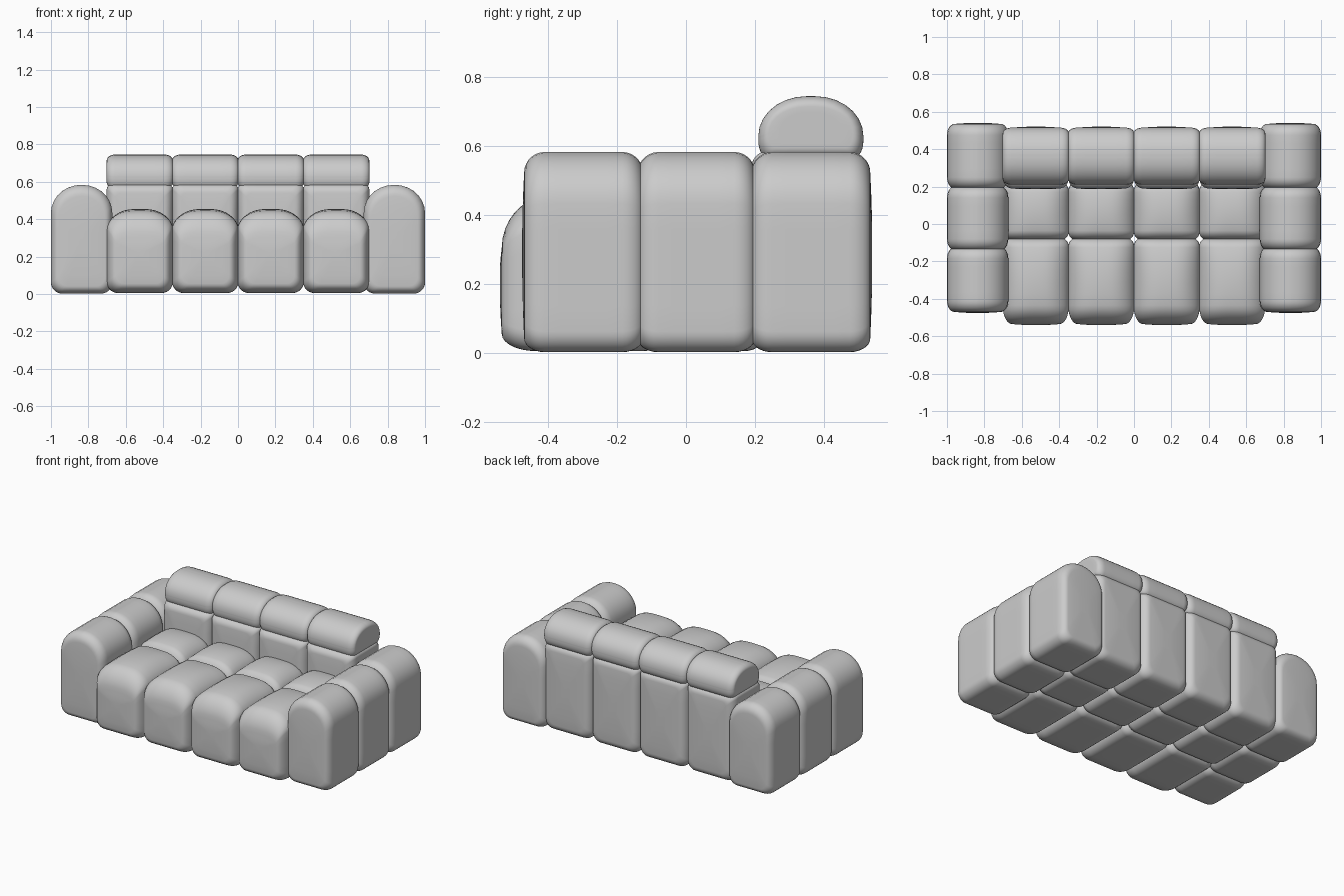
import bpy
import bmesh
from math import sin, cos, pi

if "Cube" in bpy.data.objects:
    bpy.data.objects.remove(bpy.data.objects["Cube"])

fabric = bpy.data.materials.new("light grey fabric")
fabric.use_nodes = True
GREY = (0.6, 0.6, 0.6, 1)
fabric.diffuse_color = GREY
fabric.node_tree.nodes["Principled BSDF"].inputs["Base Color"].default_value = GREY

ARC = 7      # segments per rounded corner
FLAT = 5     # segments per straight run


def outline(half, z0, z1, top, bottom):
    """Rounded section in (u, z); top and bottom are (width, height) corner radii."""
    corners = [(1, z1, top, 0), (-1, z1, top, 1), (-1, z0, bottom, 2), (1, z0, bottom, 3)]
    pts = []
    for side, z, (ru, rz), quarter in corners:
        cu = side * (half - ru)
        cz = z - rz if z == z1 else z + rz
        arc = [(cu + ru * cos(a), cz + rz * sin(a))
               for a in [(quarter + i / ARC) * pi / 2 for i in range(ARC + 1)]]
        if pts:
            pts += run(pts[-1], arc[0])
        pts += arc
    return pts + run(pts[-1], pts[0])


def run(a, b):
    """Points strictly between a and b."""
    return [(a[0] + (b[0] - a[0]) * i / FLAT, a[1] + (b[1] - a[1]) * i / FLAT)
            for i in range(1, FLAT)]


def cushion(name, x, y, z, top, bottom=(0.06, 0.06), front=(0.06, 0.05, 0.05),
            back=(0.06, 0.05, 0.05), crown=0.0, along="y", puff=0.006):
    """Loft a rounded section; front and back are (depth, side, top) end roundings."""
    u, w = (x, y) if along == "y" else (y, x)
    mid, half = (u[0] + u[1]) / 2, (u[1] - u[0]) / 2
    zc, hz = (z[0] + z[1]) / 2, (z[1] - z[0]) / 2
    section = outline(half, z[0], z[1], top, bottom)

    # stations: position, side inset, top inset, extra scale towards the centre
    def end(w_end, sign, rounding):
        d, side, high = rounding
        out = [(w_end + sign * puff * (1 - s * s), side, high, s) for s in (0.25, 0.5, 0.75)]
        for i in range(ARC + 1):
            a = i / ARC * pi / 2
            out.append((w_end - sign * d * (1 - cos(a)), side * (1 - sin(a)), high * (1 - sin(a)), 1))
        return out

    first, last = end(w[0], -1, front), end(w[1], 1, back)[::-1]
    a, b = first[-1][0], last[0][0]
    middle = [(a + (b - a) * i / FLAT, 0, 0, 1) for i in range(1, FLAT)]

    bm = bmesh.new()
    rings = []
    for pos, side, high, scale in first + middle + last:
        along_t = (pos - w[0]) / (w[1] - w[0]) * 2 - 1
        ring = []
        for pu, pz in section:
            t = pu / half
            lift = crown * max(0, 1 - t * t) * max(0, 1 - along_t ** 2) if pz > zc else 0
            inset = high if pz > zc else side
            qu = mid + pu * (1 - side / half) * scale
            qz = zc + (pz - zc) * (1 - inset / hz) * scale + lift
            ring.append(bm.verts.new((qu, pos, qz) if along == "y" else (pos, qu, qz)))
        rings.append(ring)
    n = len(section)
    for r, s in zip(rings, rings[1:]):
        for i in range(n):
            bm.faces.new((r[i], r[(i + 1) % n], s[(i + 1) % n], s[i]))
    bm.faces.new(rings[0])
    bm.faces.new(rings[-1])
    bmesh.ops.recalc_face_normals(bm, faces=bm.faces)
    for f in bm.faces:
        f.smooth = True
    mesh = bpy.data.meshes.new(name)
    bm.to_mesh(mesh)
    bm.free()
    mesh.materials.append(fabric)
    obj = bpy.data.objects.new(name, mesh)
    bpy.context.collection.objects.link(obj)


# Seats, backs and headrests, four across
WIDTH = 0.35
for i in range(4):
    x0 = -0.7 + i * WIDTH
    x = (x0 - 0.002, x0 + WIDTH + 0.002)
    cushion(f"front_seat_{i + 1}", x, (-0.535, -0.075), (0.005, 0.425), (0.12, 0.075),
            front=(0.1, 0.05, 0.12), back=(0.05, 0.04, 0.06), crown=0.03)
    cushion(f"rear_seat_{i + 1}", x, (-0.085, 0.23), (0.005, 0.425), (0.12, 0.075),
            front=(0.05, 0.04, 0.06), crown=0.025)
    cushion(f"back_{i + 1}", x, (0.19, 0.515), (0.005, 0.59), (0.04, 0.03))
    cushion(f"headrest_{i + 1}", x, (0.21, 0.515), (0.565, 0.745), (0.14, 0.115),
            bottom=(0.03, 0.05), front=(0.045, 0.03, 0.03), back=(0.045, 0.03, 0.03),
            along="x", puff=0.0)

# Arms, three cushions deep on each side
for label, side in (("left", 1), ("right", -1)):
    x = tuple(sorted((side * 0.672, side * 1.0)))
    for part, y in (("front", (-0.47, -0.125)), ("middle", (-0.14, 0.2)), ("rear", (0.19, 0.535))):
        cushion(f"{label}_arm_{part}", x, y, (0.002, 0.583), (0.16, 0.15),
                front=(0.06, 0.04, 0.06), back=(0.06, 0.04, 0.06))
